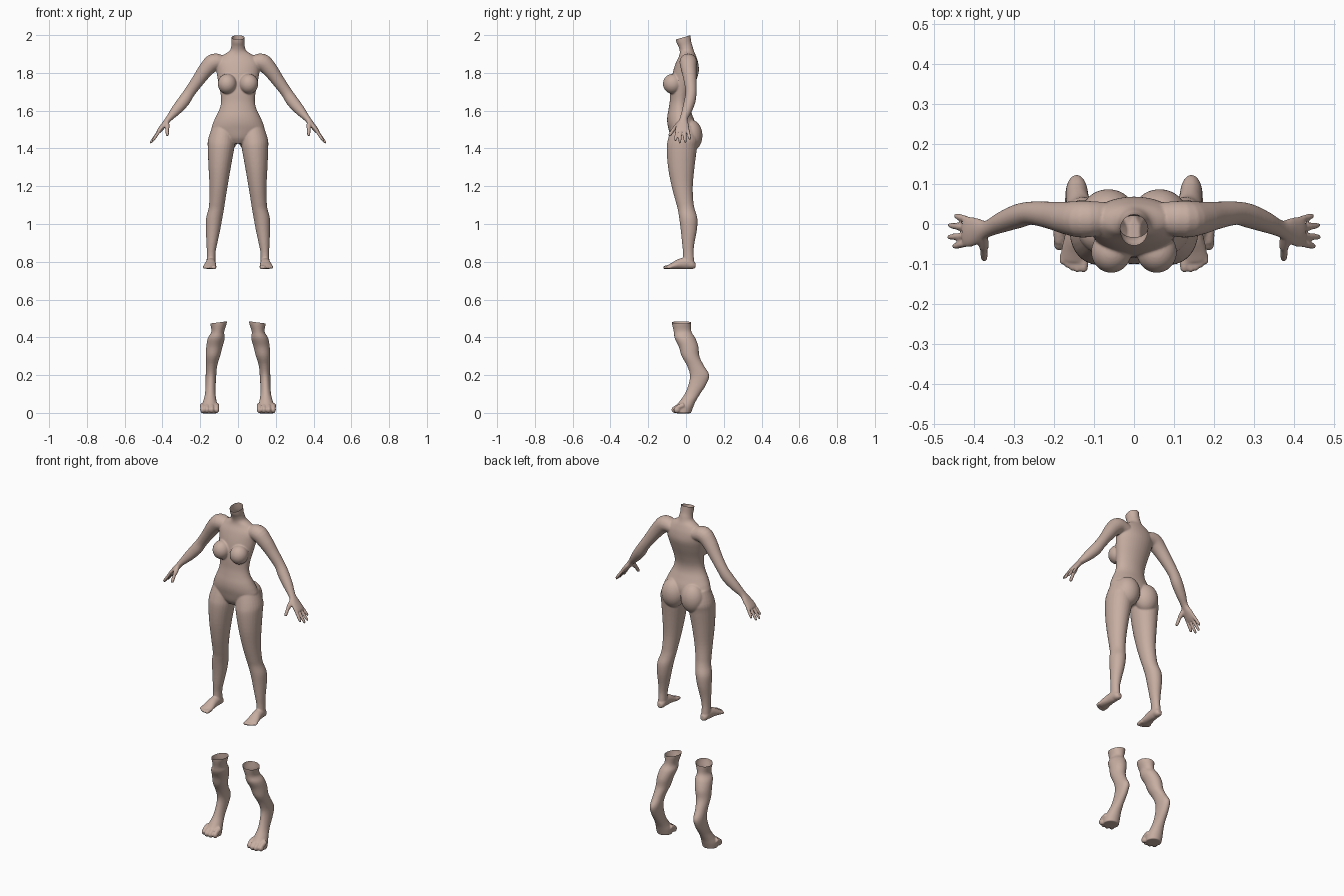
import bpy, bmesh, math
from mathutils import Vector, Matrix

skin = bpy.data.materials.new("skin")
skin.diffuse_color = (0.57, 0.42, 0.36, 1)


def spline(rows, steps=4):
    """Catmull-Rom through rows of numbers."""
    out = []
    for i in range(len(rows) - 1):
        a, b, c, d = (rows[max(i - 1, 0)], rows[i], rows[i + 1], rows[min(i + 2, len(rows) - 1)])
        for k in range(steps):
            t = k / steps
            out.append([0.5 * (2 * q + (r - p) * t + (2 * p - 5 * q + 4 * r - s) * t * t
                               + (3 * q - p - 3 * r + s) * t ** 3) for p, q, r, s in zip(a, b, c, d)])
    return out + [list(rows[-1])]


def tube(bm, rows, ref=(0, 1, 0), flat=False, n=28):
    """Loft ellipses along rows of (x, y, z, radius across, radius along ref)."""
    rows = spline(rows)
    rings = []
    for i, (x, y, z, a, b) in enumerate(rows):
        t = Vector(rows[min(i + 1, len(rows) - 1)][:3]) - Vector(rows[max(i - 1, 0)][:3])
        t = Vector((0, 0, 1)) if flat else t.normalized()
        u = Vector(ref)
        u = (u - t * u.dot(t)).normalized()
        v = t.cross(u)
        c = Vector((x, y, z))
        rings.append([bm.verts.new(c + v * (a * math.cos(k * math.tau / n)) + u * (b * math.sin(k * math.tau / n)))
                      for k in range(n)])
    for p, q in zip(rings, rings[1:]):
        for k in range(n):
            bm.faces.new((p[k], p[(k + 1) % n], q[(k + 1) % n], q[k]))
    bm.faces.new(rings[0][::-1])
    bm.faces.new(rings[-1])


def digit(bm, p, q, r):
    """Rounded finger or toe from p to q."""
    p, q = Vector(p), Vector(q)
    ref = (0, 1, 0) if abs(q.z - p.z) > abs(q.y - p.y) else (1, 0, 0)
    tube(bm, [(*p.lerp(q, f), r * s, r * s) for f, s in ((0, 1), (.5, 1), (.85, .9), (1, .5))], ref, n=14)


def ball(bm, c, r):
    bmesh.ops.create_uvsphere(bm, u_segments=32, v_segments=20, radius=1,
                              matrix=Matrix.Translation(c) @ Matrix.Diagonal((*r, 1)))


def mirror(bm):
    g = bmesh.ops.duplicate(bm, geom=bm.verts[:] + bm.edges[:] + bm.faces[:])["geom"]
    for v in g:
        if isinstance(v, bmesh.types.BMVert):
            v.co.x *= -1
    bmesh.ops.reverse_faces(bm, faces=[f for f in g if isinstance(f, bmesh.types.BMFace)])


def finish(bm, name, cuts):
    """Fuse the volumes into one smooth skin, then cut the open ends."""
    me = bpy.data.meshes.new(name + "_parts")
    bm.to_mesh(me)
    tmp = bpy.data.objects.new(name + "_parts", me)
    bpy.context.collection.objects.link(tmp)
    m = tmp.modifiers.new("fuse", 'REMESH')
    m.mode, m.voxel_size = 'VOXEL', 0.004
    m = tmp.modifiers.new("soften", 'SMOOTH')
    m.factor, m.iterations = 0.5, 5
    bpy.context.view_layer.update()
    mesh = bpy.data.meshes.new_from_object(tmp.evaluated_get(bpy.context.evaluated_depsgraph_get()))
    bpy.data.objects.remove(tmp)
    bm.clear()
    bm.from_mesh(mesh)
    for co, no, side in cuts:
        geom = [e for seq in (bm.verts, bm.edges, bm.faces) for e in seq
                if side == 0 or (e.co.x if isinstance(e, bmesh.types.BMVert) else e.verts[0].co.x) * side > 0]
        bmesh.ops.bisect_plane(bm, geom=geom, plane_co=co, plane_no=no, clear_outer=True)
    for f in bm.faces:
        f.smooth = True
        f.material_index = 0
    bm.to_mesh(mesh)
    bm.free()
    mesh.name = name
    mesh.materials.clear()
    mesh.materials.append(skin)
    bpy.context.collection.objects.link(bpy.data.objects.new(name, mesh))


# ---- body: limbs on one side
bm = bmesh.new()
# arm and palm
tube(bm, [(.07, .015, 1.85, .035, .04), (.125, .012, 1.857, .046, .046), (.167, .015, 1.82, .041, .041),
          (.21, .022, 1.762, .034, .034), (.256, .027, 1.698, .030, .029), (.288, .02, 1.65, .032, .030),
          (.328, .005, 1.602, .027, .026), (.366, -.012, 1.558, .017, .021), (.39, -.017, 1.527, .015, .032),
          (.412, -.02, 1.50, .013, .038), (.424, -.02, 1.485, .010, .035)])
# fingers and thumb
for y0, tip in ((.009, (.447, .021, 1.447)), (-.01, (.463, -.003, 1.43)),
                (-.029, (.465, -.033, 1.427)), (-.047, (.452, -.056, 1.44))):
    digit(bm, (.41, y0, 1.502), tip, .0085)
digit(bm, (.378, -.025, 1.545), (.374, -.065, 1.502), .013)
digit(bm, (.375, -.058, 1.512), (.374, -.09, 1.466), .0095)
# leg
tube(bm, [(.075, -.015, 1.52, .06, .06), (.086, -.015, 1.45, .072, .08), (.09, -.022, 1.40, .070, .080),
          (.097, -.025, 1.30, .059, .070), (.103, -.02, 1.20, .048, .056), (.110, -.008, 1.12, .042, .047),
          (.115, .001, 1.08, .041, .045), (.126, .012, 1.03, .043, .048), (.132, .015, .97, .038, .043),
          (.138, .012, .90, .029, .033), (.142, .012, .85, .023, .028), (.143, .014, .80, .023, .030),
          (.143, .018, .775, .021, .028)], flat=True)
# foot and toes
tube(bm, [(.142, .05, .783, .014, .013), (.142, .035, .783, .022, .022), (.143, .01, .792, .031, .025),
          (.145, -.03, .789, .028, .028), (.148, -.065, .779, .019, .033), (.150, -.092, .772, .012, .033)],
     ref=(1, 0, 0))
for x, y, r in ((.126, -.12, .011), (.142, -.12, .009), (.155, -.116, .0085), (.167, -.109, .008), (.179, -.1, .008)):
    digit(bm, (x - .002, -.075, .774), (x, y, .769), r)
# breast and buttock
ball(bm, (.057, -.070, 1.742), (.050, .052, .053))
ball(bm, (.064, .025, 1.468), (.068, .062, .084))
mirror(bm)
# torso and neck: half width, front y, back y, z
torso = [(.045, -.06, .02, 1.425), (.10, -.08, .045, 1.455), (.138, -.092, .055, 1.50), (.132, -.099, .05, 1.535),
         (.116, -.099, .036, 1.57), (.097, -.092, .022, 1.61), (.089, -.086, .021, 1.65), (.094, -.084, .034, 1.70),
         (.106, -.078, .055, 1.76), (.114, -.068, .068, 1.81), (.116, -.053, .064, 1.855), (.085, -.036, .053, 1.89),
         (.046, -.033, .042, 1.915), (.036, -.040, .035, 1.94), (.035, -.053, .027, 1.97), (.035, -.064, .02, 2.04)]
tube(bm, [(0, (f + b) / 2, z, w, (b - f) / 2) for w, f, b, z in torso], flat=True, n=40)
finish(bm, "body", [((0, .026, 2.0), (0, -.28, .96), 0)])

# ---- separate tiptoe lower legs with open tops
bm = bmesh.new()
tube(bm, [(.103, -.024, .51, .046, .052), (.103, -.024, .475, .044, .051), (.107, -.018, .43, .034, .047),
          (.115, -.005, .395, .045, .055), (.125, .014, .35, .043, .052), (.133, .024, .30, .038, .047),
          (.140, .05, .25, .030, .045), (.143, .072, .20, .028, .051), (.145, .060, .15, .027, .047),
          (.147, .034, .10, .028, .041), (.149, .008, .06, .036, .043), (.150, -.010, .03, .044, .048),
          (.150, -.014, -.002, .043, .040)], flat=True)
# broad toes
for x, y in ((.113, -.068), (.138, -.077), (.163, -.077), (.187, -.066)):
    digit(bm, (x, -.01, .042), (x, y + .015, .026), .014)
    ball(bm, (x, y + .018, .017), (.0135, .018, .018))
mirror(bm)
finish(bm, "lower_legs", [((s * .103, 0, .479), (s * .13, 0, 1), s) for s in (1, -1)])
